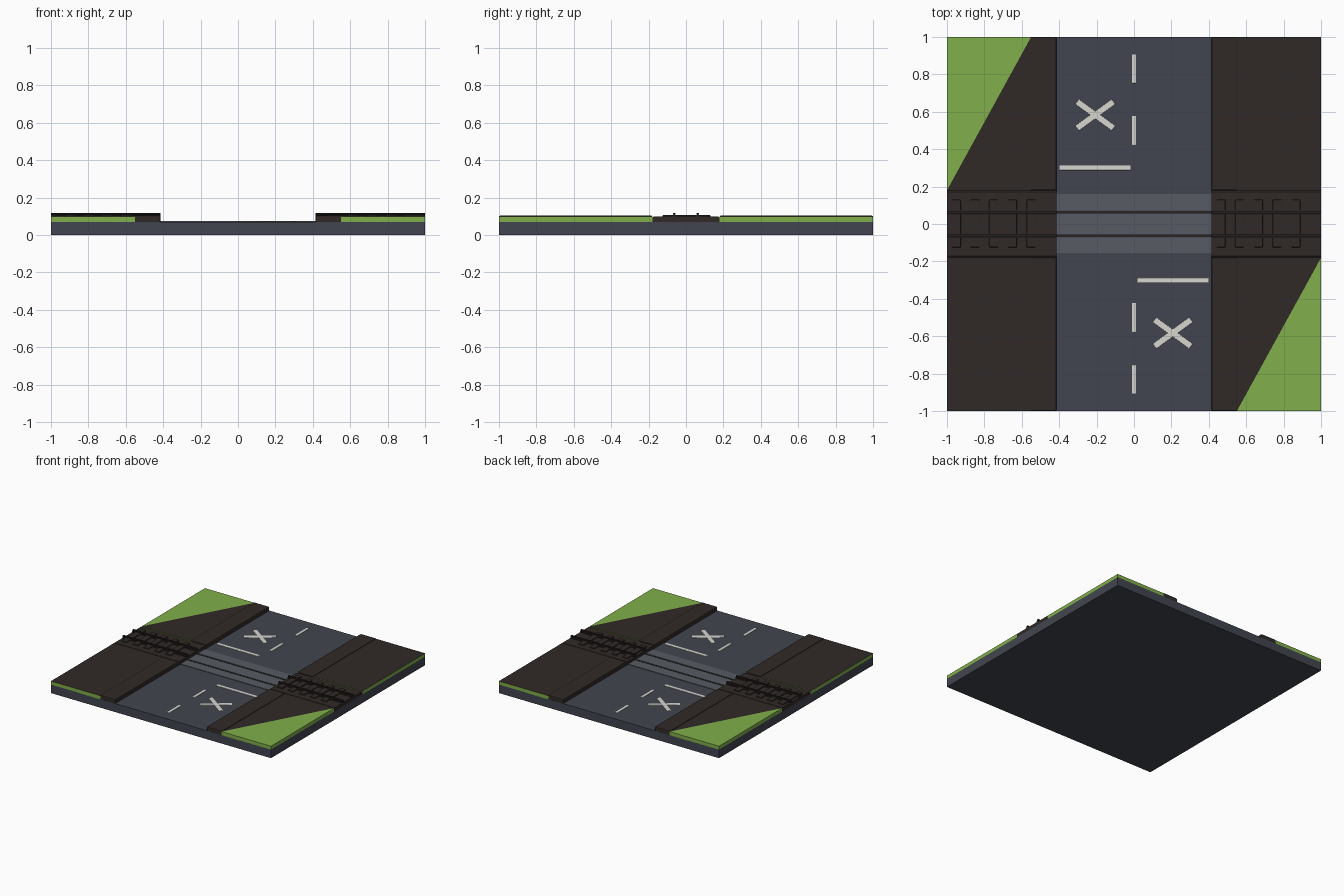
import bpy, bmesh, math
from mathutils import Matrix

if "Cube" in bpy.data.objects:
    bpy.data.objects.remove(bpy.data.objects["Cube"])


def material(name, rgb):
    m = bpy.data.materials.new(name)
    m.diffuse_color = (*rgb, 1)
    m.use_nodes = True
    m.node_tree.nodes["Principled BSDF"].inputs["Base Color"].default_value = m.diffuse_color
    return m


ASPHALT = material("asphalt", (0.055, 0.06, 0.08))
PANEL = material("crossing_panel", (0.095, 0.105, 0.125))
GRASS = material("grass", (0.22, 0.43, 0.07))
SOIL = material("soil", (0.03, 0.023, 0.02))
STEEL = material("dark_steel", (0.02, 0.017, 0.016))
PAINT = material("paint", (0.68, 0.67, 0.62))


def finish(name, bm, *mats):
    bmesh.ops.recalc_face_normals(bm, faces=bm.faces[:])
    me = bpy.data.meshes.new(name)
    bm.to_mesh(me)
    bm.free()
    for m in mats:
        me.materials.append(m)
    ob = bpy.data.objects.new(name, me)
    bpy.context.collection.objects.link(ob)
    return ob


def box(name, x0, x1, y0, y1, z0, z1, mat, bevel=0, angle=0):
    bm = bmesh.new()
    bmesh.ops.create_cube(bm, size=1)
    bmesh.ops.scale(bm, vec=(x1 - x0, y1 - y0, z1 - z0), verts=bm.verts)
    bmesh.ops.rotate(bm, matrix=Matrix.Rotation(angle, 3, 'Z'), verts=bm.verts)
    bmesh.ops.translate(bm, vec=((x0 + x1) / 2, (y0 + y1) / 2, (z0 + z1) / 2), verts=bm.verts)
    ob = finish(name, bm, mat)
    if bevel:
        mod = ob.modifiers.new("bevel", 'BEVEL')
        mod.width, mod.segments = bevel, 2
    return ob


def extrude_x(name, profile, x0, x1, mat):
    # Closed (y, z) outline swept along x
    bm = bmesh.new()
    f = bm.faces.new([bm.verts.new((x0, y, z)) for y, z in profile])
    new = bmesh.ops.extrude_face_region(bm, geom=[f])["geom"]
    bmesh.ops.translate(bm, vec=(x1 - x0, 0, 0),
                        verts=[v for v in new if isinstance(v, bmesh.types.BMVert)])
    return finish(name, bm, mat)


def stripe(name, cx, cy, length, width, angle=0):
    # Painted line with rounded ends
    box(name, cx - length / 2, cx + length / 2, cy - width / 2, cy + width / 2,
        0.066, 0.073, PAINT, 0.002, angle)


# Road slab
box("road_slab", -1, 1, -1, 1, 0, 0.07, ASPHALT)

# Verges and kerbs in the four corners
for sx in (-1, 1):
    for sy in (-1, 1):
        bm = bmesh.new()
        bmesh.ops.create_cube(bm, size=1)
        bmesh.ops.scale(bm, vec=(0.45, 0.82, 0.032), verts=bm.verts)
        bmesh.ops.translate(bm, vec=(sx * 0.775, sy * 0.59, 0.082), verts=bm.verts)
        top = max(bm.faces, key=lambda f: f.calc_center_median().z)
        top.material_index = 1
        if sx != sy:  # diagonal grass half
            ends = [v for v in top.verts
                    if (v.co.x * sx > 0.8) == (v.co.y * sy < 0.5)]
            bmesh.utils.face_split(top, *ends)
            for f in bm.faces:
                if len(f.verts) == 3:
                    outer = abs(f.calc_center_median().x) > 0.775
                    f.material_index = 0 if outer else 1
        finish("verge", bm, GRASS, SOIL)
        y0, y1 = sorted((sy * 0.18, sy * 1.0))
        x0, x1 = sorted((sx * 0.415, sx * 0.555))
        box("kerb", x0, x1, y0, y1, 0.066, 0.103, SOIL, 0.006)

# Track bed, sleepers and rails either side of the road
bed = [(-0.185, 0.066), (-0.185, 0.088), (-0.172, 0.098),
       (0.172, 0.098), (0.185, 0.088), (0.185, 0.066)]
rail = [(-0.011, 0.096), (-0.011, 0.106), (-0.004, 0.108), (-0.007, 0.112), (-0.007, 0.118),
        (0.007, 0.118), (0.007, 0.112), (0.004, 0.108), (0.011, 0.106), (0.011, 0.096)]
for start, end, first in ((-1, -0.415, -0.95), (0.415, 1, 0.465)):
    extrude_x("track_bed", bed, start, end, SOIL)
    for y in (-0.063, 0.063):
        extrude_x("rail", [(y + a, z) for a, z in rail], start, end, STEEL)
    for i in range(5):
        x = first + i * 0.1
        box("sleeper", x - 0.024, x + 0.024, -0.125, 0.13, 0.092, 0.106, SOIL, 0.004)

# Level crossing panels with flush rails between
for y0, y1 in ((-0.155, -0.072), (-0.054, 0.054), (0.072, 0.16)):
    box("crossing_panel", -0.415, 0.415, y0, y1, 0.066, 0.074, PANEL)
for y in (-0.063, 0.063):
    box("flush_rail", -0.415, 0.415, y - 0.006, y + 0.006, 0.066, 0.074, STEEL)

# Painted markings
for y in (-0.83, -0.5, 0.5, 0.83):
    stripe("centre_dash", 0, y, 0.022, 0.155)
for s in (-1, 1):
    stripe("stop_line", s * 0.208, -s * 0.3, 0.38, 0.026)
    for a in (-1, 1):
        stripe("warning_cross", s * 0.207, -s * 0.583, 0.24, 0.032, a * math.radians(36))
